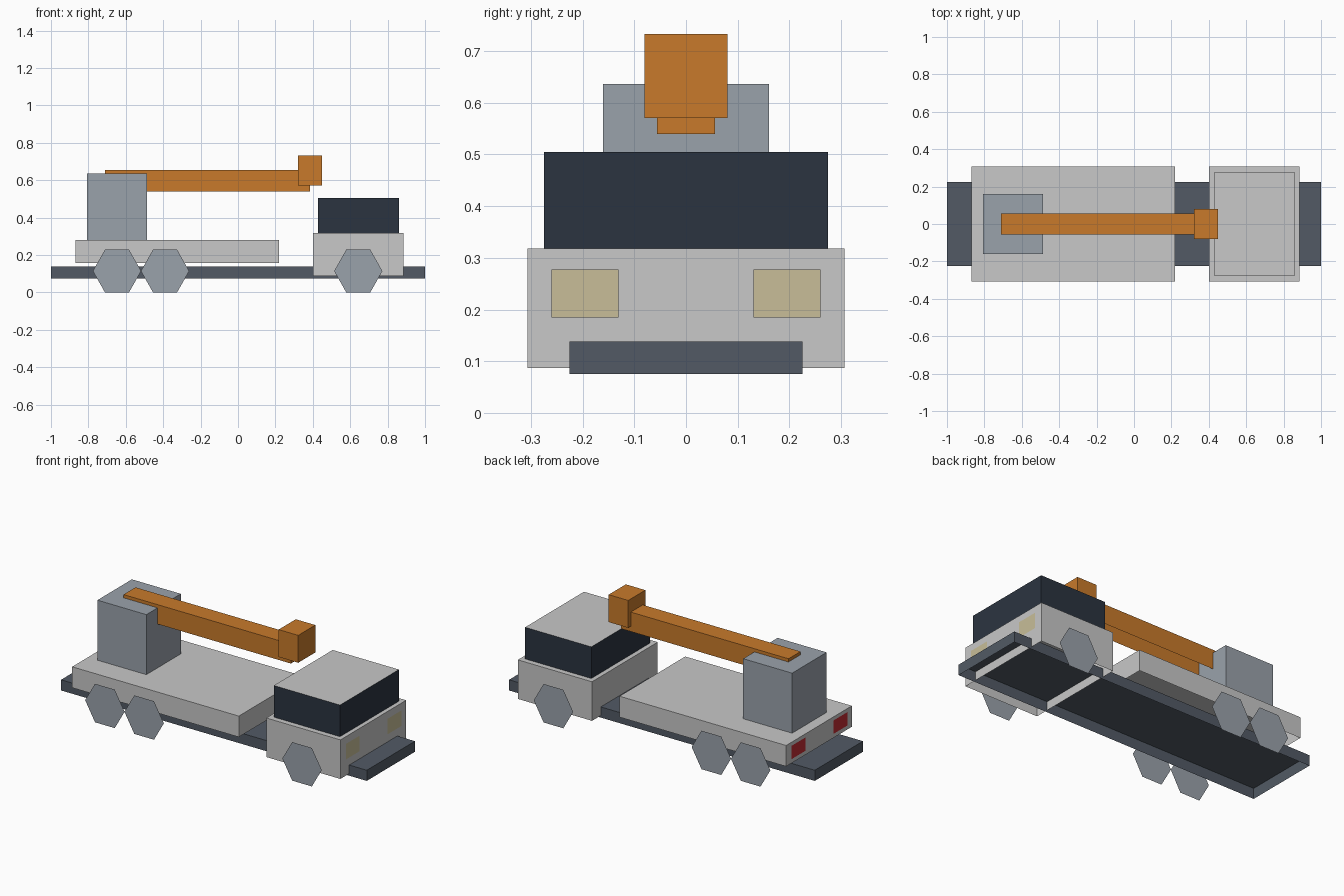
import bpy, bmesh
from math import cos, sin, pi

if "Cube" in bpy.data.objects:
    bpy.data.objects.remove(bpy.data.objects["Cube"])


def material(name, r, g, b):
    m = bpy.data.materials.new(name)
    m.use_nodes = True
    m.diffuse_color = (r, g, b, 1)
    m.node_tree.nodes["Principled BSDF"].inputs["Base Color"].default_value = (r, g, b, 1)
    return m


light_grey = material("light grey body", 0.58, 0.58, 0.58)
slate = material("slate frame", 0.084, 0.102, 0.13)
glass = material("dark glass", 0.024, 0.034, 0.051)
steel = material("steel grey", 0.323, 0.361, 0.407)
orange = material("orange crane", 0.578, 0.195, 0.024)
cream = material("cream lamp", 0.578, 0.515, 0.314)
red = material("red lamp", 0.527, 0.025, 0.032)


def finish(name, bm, *mats):
    mesh = bpy.data.meshes.new(name)
    bm.to_mesh(mesh)
    bm.free()
    for m in mats:
        mesh.materials.append(m)
    obj = bpy.data.objects.new(name, mesh)
    bpy.context.collection.objects.link(obj)
    return obj


def shell(name, x0, x1, half_y, z0, z1, mat, top_mat=None):
    """Box centred on y = 0, open underneath, with an optional top colour."""
    bm = bmesh.new()
    bmesh.ops.create_cube(bm, size=1)
    for v in bm.verts:
        v.co.x = x1 if v.co.x > 0 else x0
        v.co.y = half_y if v.co.y > 0 else -half_y
        v.co.z = z1 if v.co.z > 0 else z0
    bm.normal_update()
    for f in bm.faces:
        f.material_index = int(top_mat is not None and f.normal.z > 0.5)
    floor = [f for f in bm.faces if f.normal.z < -0.5]
    bmesh.ops.delete(bm, geom=floor, context='FACES')
    mats = [mat, top_mat] if top_mat else [mat]
    return finish(name, bm, *mats)


def flat_face(name, points, mat):
    bm = bmesh.new()
    bm.faces.new([bm.verts.new(p) for p in points])
    return finish(name, bm, mat)


# Frame and load deck
shell("chassis", -1, 1, 0.225, 0.075, 0.138, slate)
shell("deck", -0.87, 0.22, 0.307, 0.157, 0.281, light_grey)

# Cab with a dark window band and a light roof
shell("cab_body", 0.40, 0.885, 0.307, 0.087, 0.318, light_grey)
shell("cab_windows", 0.427, 0.86, 0.275, 0.318, 0.505, glass, light_grey)

# Crane
shell("crane_tower", -0.807, -0.487, 0.161, 0.281, 0.636, steel)
shell("crane_boom", -0.71, 0.385, 0.056, 0.54, 0.655, orange)
shell("boom_head", 0.322, 0.45, 0.08, 0.571, 0.733, orange)

for side, label in ((1, "left"), (-1, "right")):
    # Flat six-sided wheels
    for x, place in ((-0.647, "rear"), (-0.39, "middle"), (0.643, "front")):
        rim = [(x - side * 0.129 * cos(i * pi / 3), side * 0.32,
                0.114 + 0.1315 * sin(i * pi / 3)) for i in range(6)]
        flat_face(f"{place}_{label}_wheel", rim, steel)

    # Head and tail lamps, wound so that they face outwards
    for x, z0, z1, name, mat in ((0.888, 0.185, 0.277, "headlamp", cream),
                                 (-0.873, 0.183, 0.262, "tail_lamp", red)):
        a, b = sorted((side * 0.131, side * 0.26), reverse=x < 0)
        flat_face(f"{label}_{name}",
                  [(x, a, z0), (x, b, z0), (x, b, z1), (x, a, z1)], mat)
